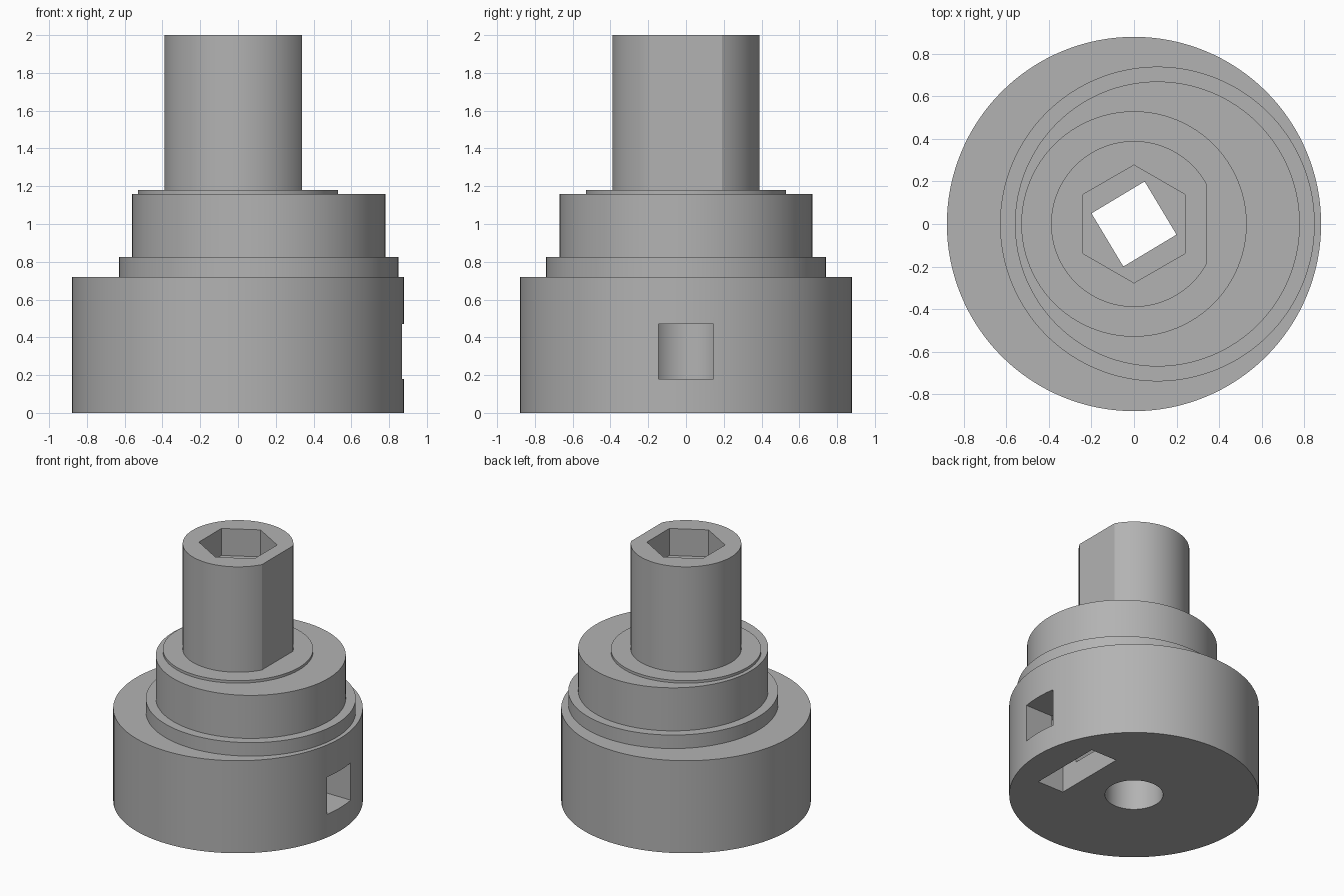
import bpy
import math

if "Cube" in bpy.data.objects:
    bpy.data.objects.remove(bpy.data.objects["Cube"], do_unlink=True)

grey = bpy.data.materials.new("plain grey")
grey.use_nodes = True
colour = (0.45, 0.45, 0.45, 1)
grey.diffuse_color = colour
grey.node_tree.nodes["Principled BSDF"].inputs["Base Color"].default_value = colour


def prism(name, radius, bottom, top, x=0, sides=128, turn=0):
    """Upright cylinder or regular prism between two heights."""
    bpy.ops.mesh.primitive_cylinder_add(
        vertices=sides, radius=radius, depth=top - bottom,
        location=(x, 0, (bottom + top) / 2), rotation=(0, 0, math.radians(turn)))
    obj = bpy.context.object
    obj.name = name
    return obj


def box(name, x0, x1, width, bottom, top):
    """Box centred on y = 0."""
    bpy.ops.mesh.primitive_cube_add(
        size=1, location=((x0 + x1) / 2, 0, (bottom + top) / 2))
    obj = bpy.context.object
    obj.name = name
    obj.scale = (x1 - x0, width, top - bottom)
    return obj


FLOOR = 1.79   # floor of the hexagonal socket
OFFSET = 0.11  # sideways shift of the eccentric steps

# Stacked body steps
base = prism("base", 0.88, 0, 0.72)
collar = prism("eccentric_collar", 0.74, 0.72, 0.825, OFFSET)
hub = prism("eccentric_hub", 0.67, 0.825, 1.16, OFFSET)
shoulder = prism("shoulder", 0.53, 1.16, 1.18)
shaft = prism("shaft", 0.39, 1.18, 2)

# Cutters
bore = prism("bore_cutter", 0.205, -0.1, FLOOR - 0.01, sides=64)
square = prism("square_hole_cutter", 0.206, FLOOR - 0.1, FLOOR + 0.1, sides=4, turn=-14)
socket = prism("hex_socket_cutter", 0.277, FLOOR, 2.1, sides=6)
flat = box("shaft_flat_cutter", 0.34, 0.6, 1, 1.1, 2.1)
window = box("screw_window_cutter", 0, 1, 0.29, 0.18, 0.47)
slot = box("nut_slot_cutter", 0.41, 0.635, 0.585, -0.1, 0.55)

cuts = {
    base: [bore, window, slot],
    collar: [bore],
    hub: [bore],
    shoulder: [bore],
    shaft: [bore, square, socket, flat],
}

# Cut, colour and shade each part
for part, cutters in cuts.items():
    part.data.materials.append(grey)
    bpy.ops.object.select_all(action="DESELECT")
    part.select_set(True)
    bpy.context.view_layer.objects.active = part
    for cutter in cutters:
        mod = part.modifiers.new(cutter.name, "BOOLEAN")
        mod.operation = "DIFFERENCE"
        mod.solver = "EXACT"
        mod.object = cutter
        bpy.ops.object.modifier_apply(modifier=mod.name)
    bpy.ops.object.shade_smooth_by_angle(angle=math.radians(25))

for cutter in (bore, square, socket, flat, window, slot):
    bpy.data.objects.remove(cutter, do_unlink=True)
